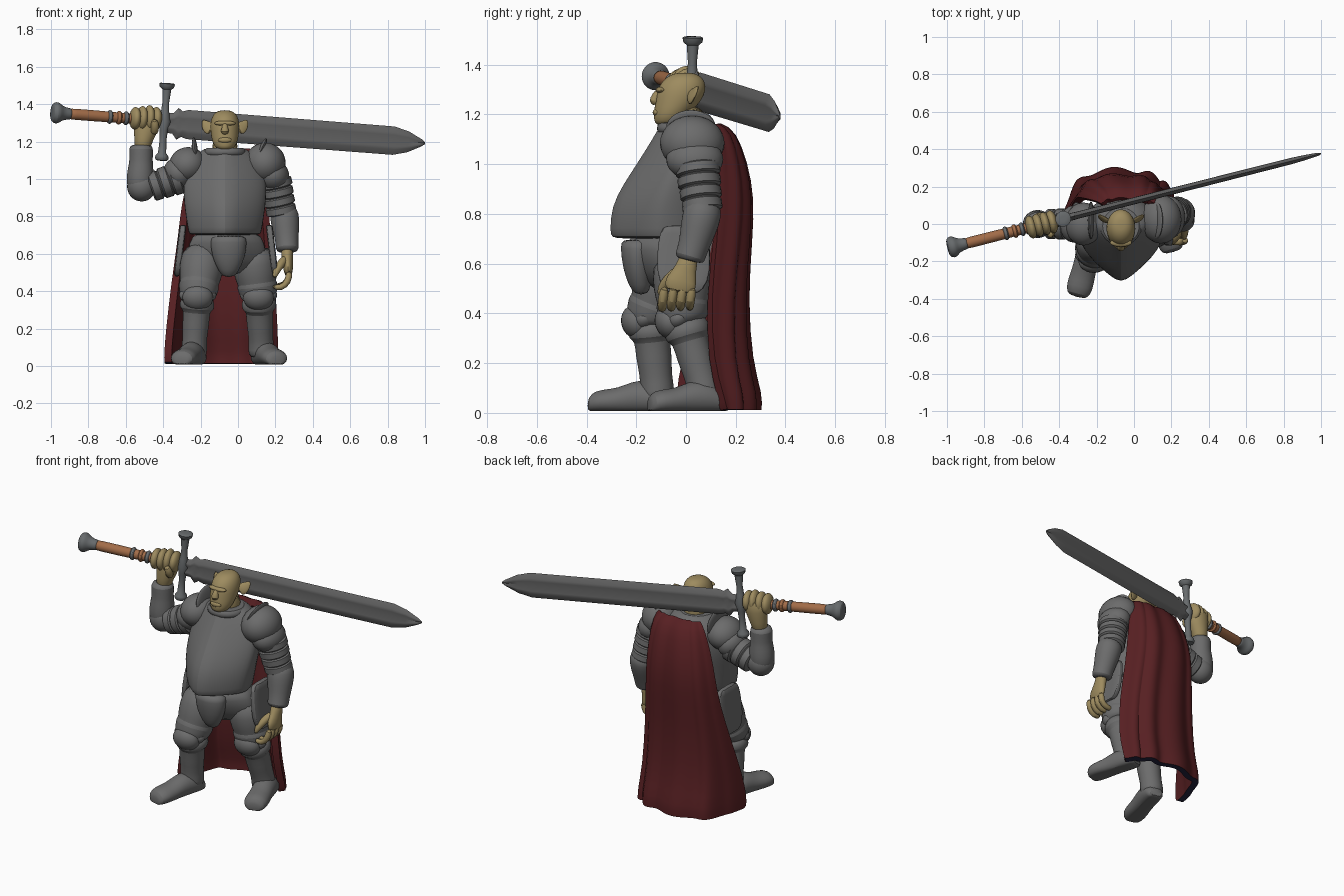
import bpy, bmesh, math
from mathutils import Vector, Matrix, Euler

if "Cube" in bpy.data.objects:
    bpy.data.objects.remove(bpy.data.objects["Cube"])

def mat(name, r, g, b):
    m = bpy.data.materials.new(name)
    m.diffuse_color = (r, g, b, 1)
    m.use_nodes = True
    m.node_tree.nodes["Principled BSDF"].inputs["Base Color"].default_value = m.diffuse_color
    return m

ARMOR = mat("steel armor", .15, .15, .15)
BLADE = mat("blade steel", .13, .13, .13)
FIT = mat("sword fittings", .14, .15, .155)
SKIN = mat("tan skin", .34, .26, .115)
GRIP = mat("copper leather", .36, .15, .065)
RED = mat("red cloth", .095, .014, .016)
NAVY = mat("navy lining", .018, .018, .05)
X, Y, Z = Vector((1, 0, 0)), Vector((0, 1, 0)), Vector((0, 0, 1))
CIRCLE = [(math.cos(i * math.pi / 10), math.sin(i * math.pi / 10)) for i in range(20)]
# round back, ridged front
RIDGED = [(u, v if v >= 0 else -(.4 * abs(v) + .6 * (1 - abs(u)))) for u, v in CIRCLE]

def finish(name, bm, m, sub=0):
    bmesh.ops.recalc_face_normals(bm, faces=bm.faces)
    me = bpy.data.meshes.new(name)
    bm.to_mesh(me)
    bm.free()
    me.materials.append(m)
    ob = bpy.data.objects.new(name, me)
    bpy.context.collection.objects.link(ob)
    if sub:
        ob.modifiers.new("smooth", 'SUBSURF').levels = sub
        ob.modifiers["smooth"].render_levels = sub
    return ob

def loft(name, st, m, ref=Y, section=CIRCLE, sub=1, axis=None, floor=None):
    """Skin rings along stations (x, y, z, side radius, up radius)."""
    bm = bmesh.new()
    pts = [Vector(s[:3]) for s in st]
    rings = []
    for i, s in enumerate(st):
        t = axis or (pts[min(i + 1, len(st) - 1)] - pts[max(i - 1, 0)]).normalized()
        side = ref.cross(t).normalized()
        up = t.cross(side)
        ring = [pts[i] + side * s[3] * u + up * s[-1] * v for u, v in section]
        if floor is not None:
            for p in ring:
                p.z = max(p.z, floor)
        rings.append([bm.verts.new(p) for p in ring])
    n = len(section)
    for a, b in zip(rings, rings[1:]):
        for j in range(n):
            bm.faces.new((a[j], a[(j + 1) % n], b[(j + 1) % n], b[j]))
    bm.faces.new(rings[0])
    bm.faces.new(rings[-1])
    return finish(name, bm, m, sub)

def blob(name, loc, rad, m, rot=(0, 0, 0)):
    bm = bmesh.new()
    mx = Matrix.LocRotScale(Vector(loc), Euler([math.radians(a) for a in rot]), Vector(rad))
    bmesh.ops.create_uvsphere(bm, u_segments=24, v_segments=14, radius=1, matrix=mx)
    return finish(name, bm, m)

def lames(name, p0, p1, r0, r1, n):
    """Overlapping arm bands."""
    p0, p1, st = Vector(p0), Vector(p1), []
    for i in range(n):
        for f, k in ((0, .9), (.12, 1), (.8, 1.03), (.95, .9)):
            t = (i + f) / n
            st.append((*p0.lerp(p1, t), (r0 + (r1 - r0) * t) * k))
    return loft(name, st, ARMOR, sub=0)

# Torso, hips and collar
def body(name, rows, sub=1, cx=-.07):
    loft(name, [(cx, (f + b) / 2, z, w, (b - f) / 2) for z, w, f, b in rows], ARMOR,
         section=RIDGED, axis=Z, sub=sub)

body("breastplate", [(.70, .17, -.27, .09), (.705, .195, -.315, .115), (.73, .2, -.32, .12), (.83, .217, -.315, .13),
                     (.92, .225, -.265, .145), (1.0, .225, -.21, .15), (1.1, .195, -.145, .15),
                     (1.15, .13, -.115, .12), (1.17, .10, -.1, .1)])
body("hip_skirt", [(.73, .17, -.25, .09), (.66, .205, -.25, .1), (.57, .22, -.21, .1), (.48, .18, -.14, .08)], cx=-.06)
loft("collar", [(-.07, 0, 1.11, .12, .12), (-.07, -.01, 1.15, .115, .11), (-.07, -.01, 1.17, .1, .1),
                (-.07, -.01, 1.165, .08, .08)], ARMOR, axis=Z)
loft("front_tasset", [(-.05, -.19, .7, .09, .07), (-.05, -.195, .67, .1, .07), (-.05, -.195, .58, .09, .06),
                      (-.05, -.185, .51, .055, .045), (-.05, -.18, .475, .03, .025)], ARMOR, axis=Z)

# Rounded hip shields: rows of z, half depth
PLATE = [(max(-1, min(1, 1.25 * u)), max(-1, min(1, 1.25 * v))) for u, v in CIRCLE]
for n, x, y, lean in (("right", -.312, .015, .015), ("left", .185, -.01, -.015)):
    loft(n + "_hip_plate", [(x + lean * (z - .6) * 8, y, z, .018, d) for z, d in
                            ((.755, .07), (.74, .095), (.62, .11), (.52, .1), (.475, .06))],
         ARMOR, section=PLATE, axis=Z)

# Legs and boots
def leg(side, hip, knee, ankle, heel, toe):
    h, k, a = Vector(hip), Vector(knee), Vector(ankle)
    loft(side + "_thigh", [(*h, .11), (*h.lerp(k, .4), .122), (*h.lerp(k, .7), .11), (*h.lerp(k, .76), .102),
                           (*h.lerp(k, .8), .112), (*h.lerp(k, 1), .1), (*k.lerp(a, .1), .085)], ARMOR)
    loft(side + "_shin", [(*k, .08), (*k.lerp(a, .15), .095), (*k.lerp(a, .25), .094), (*k.lerp(a, .29), .07),
                          (*k.lerp(a, .5), .074), (*k.lerp(a, .8), .064), (*a, .07), (*(a - Z * .05), .07)], ARMOR)
    e, t = Vector(heel), Vector(toe)
    rows = ((0, .04, .06), (.06, .06, .09), (.3, .068, .13), (.5, .064, .12), (.65, .067, .095),
            (.85, .072, .09), (.96, .06, .078), (1, .035, .05))
    loft(side + "_boot", [(*(e.lerp(t, f) + Z * (h / 2)), w, h * .55) for f, w, h in rows], ARMOR,
         ref=Z, axis=(t - e).normalized(), floor=.008)
    blob(side + "_knee_guard", k + Vector((0, -.055, -.015)), (.082, .06, .07), ARMOR, (20, 0, 0))
    blob(side + "_knee_wing", k + Vector((0, -.02, .0)), (.1, .06, .05), ARMOR, (30, 0, 0))

leg("right", (-.18, -.05, .64), (-.215, -.145, .38), (-.235, -.115, .09), (-.215, -.05, 0), (-.305, -.39, 0))
leg("left", (.075, -.02, .64), (.11, -.01, .38), (.125, .075, .09), (.115, .17, 0), (.21, -.15, 0))

# Left arm hanging, with open hand
blob("left_pauldron", (.145, .025, 1.085), (.11, .13, .11), ARMOR, (0, 25, 0))
blob("left_shoulder_band", (.185, .035, 1.02), (.09, .115, .085), ARMOR, (0, 30, 0))
lames("left_upper_arm", (.195, .045, 1.0), (.235, .068, .81), .09, .078, 4)
loft("left_forearm", [(.235, .07, .85, .07), (.25, .066, .8, .08), (.255, .05, .74, .074), (.262, .028, .66, .06),
                      (.264, .015, .625, .063), (.264, .012, .61, .05)], ARMOR)
loft("left_palm", [(.262, .015, .64, .035, .04), (.262, 0, .58, .03, .04), (.268, -.02, .53, .028, .065),
                   (.27, -.03, .48, .02, .065)], SKIN)
for i in range(4):
    y = -.085 + i * .037
    loft("left_finger_%d" % (i + 1), [(.275, y, .51, .019), (.27, y - .01, .45, .019), (.23, y - .012, .415 + i * .004, .018),
                                      (.185, y - .01, .425, .013)], SKIN)
loft("left_thumb", [(.255, -.02, .58, .024), (.225, -.07, .54, .022), (.2, -.1, .5, .018), (.195, -.105, .47, .01)], SKIN, ref=X)

# Right arm raised to the sword
blob("right_pauldron", (-.27, .0, 1.075), (.1, .115, .095), ARMOR, (0, -25, 0))
blob("right_shoulder_band", (-.32, .0, 1.03), (.075, .1, .085), ARMOR, (0, -30, 0))
lames("right_upper_arm", (-.31, .0, 1.01), (-.47, .0, .955), .088, .076, 3)
blob("right_elbow", (-.515, .0, .96), (.078, .075, .08), ARMOR)
loft("right_forearm", [(-.52, 0, .92, .06), (-.525, 0, .98, .076), (-.52, 0, 1.06, .069), (-.518, 0, 1.1, .061),
                       (-.518, 0, 1.17, .067), (-.518, 0, 1.185, .05)], ARMOR)
loft("right_wrist", [(-.515, 0, 1.14, .042), (-.505, .005, 1.22, .05), (-.488, .01, 1.28, .072, .055),
                     (-.485, .015, 1.36, .07, .05)], SKIN)
for i in range(4):
    x = -.55 + i * .037
    blob("right_finger_%d" % (i + 1), (x, (x + .485) * .254, 1.325), (.03, .062, .06 + .005 * (i % 3)), SKIN, (0, 4, 14))
loft("right_thumb", [(-.45, -.02, 1.24, .022), (-.44, -.05, 1.28, .022), (-.45, -.06, 1.32, .018)], SKIN)

# Raised shoulder ridges
blob("right_shoulder_ridge", (-.23, .02, 1.145), (.016, .1, .08), ARMOR, (0, -5, 0))
blob("left_shoulder_ridge", (.118, .02, 1.145), (.016, .1, .08), ARMOR, (0, 25, 0))

# Head
loft("neck", [(-.07, .01, 1.1, .075), (-.07, .005, 1.25, .07)], SKIN)
loft("head", [(-.07, -.08, 1.155, .035, .04), (-.07, -.068, 1.175, .058, .062), (-.07, -.055, 1.21, .071, .075),
              (-.07, -.032, 1.25, .077, .092), (-.07, -.018, 1.295, .08, .1), (-.07, -.01, 1.335, .07, .088),
              (-.07, -.005, 1.36, .048, .058), (-.07, -.005, 1.368, .02, .025)], SKIN, axis=Z)
blob("mouth", (-.07, -.118, 1.208), (.036, .016, .016), SKIN)
blob("brow", (-.07, -.1, 1.298), (.058, .022, .014), SKIN)
loft("nose", [(-.07, -.105, 1.3, .012), (-.07, -.122, 1.275, .016), (-.07, -.13, 1.257, .023), (-.07, -.115, 1.244, .018)], SKIN)
for s, n in ((-1, "right"), (1, "left")):
    loft(n + "_ear", [(-.07 + s * .068, .01, 1.262, .034, .012), (-.07 + s * .09, .025, 1.275, .036, .012),
                      (-.07 + s * .108, .04, 1.297, .022, .008), (-.07 + s * .118, .05, 1.315, .005, .004)], SKIN, ref=Y)

# Greatsword, laid out along its own axis
P = Vector((-.985, -.126, 1.355))
D = Vector((1.985, .503, -.155))
L = D.length
D.normalize()
U = (Z - D * D.z).normalized()
def along(rows, drop=0):
    return [(*(P + D * s - U * drop), *r) for s, *r in rows]

loft("pommel", along([(-.012, .03), (-.008, .05), (.012, .06), (.03, .055), (.05, .036), (.085, .031), (.1, .029)]),
     FIT, ref=Z, axis=D)
loft("grip", along([(.085, .029), (.1, .03), (.25, .03), (.42, .027), (.6, .026)]), GRIP, ref=Z, axis=D)
for i, s in enumerate((.31, .36, .4)):
    loft("grip_ring_%d" % (i + 1), along([(s - .016, .026), (s - .006, .038), (s + .006, .038), (s + .016, .026)]),
         (FIT, GRIP, FIT)[i], ref=Z, axis=D)
G = P + D * .612
guard = [(-.212, .015), (-.21, .03), (-.2, .036), (-.185, .034), (-.17, .022), (-.1, .018), (-.05, .022), (0, .034),
         (.05, .022), (.1, .018), (.17, .024), (.182, .038), (.2, .042), (.204, .035), (.205, .015)]
loft("crossguard", [(*(G + U * h), r) for h, r in guard], FIT, sub=0)
FULLER = [(0, 1), (.9, .62), (1, .4), (.5, 0), (1, -.4), (.9, -.62),
          (0, -1), (-.9, -.62), (-1, -.4), (-.5, 0), (-1, .4), (-.9, .62)]
loft("blade", along([(.6, .02, .05), (.66, .02, .055), (.685, .02, .085), (.71, .019, .068), (.74, .019, .078),
                     (1.3, .018, .077), (1.88, .017, .076), (1.96, .014, .056), (L - .02, .009, .02), (L, .004, .006)], .008),
     BLADE, ref=Z, axis=D, section=FULLER, sub=0)

# Cape: height, right x, left x, back y, right edge y, left edge y
levels = [(1.145, -.17, .1, .13, .1, .1), (1.125, -.2, .12, .18, .12, .12), (1.0, -.25, .135, .225, .13, .13),
          (.86, -.285, .145, .25, .14, .125), (.7, -.3, .155, .24, .12, .12), (.46, -.335, .18, .22, .06, .09),
          (.2, -.365, .195, .235, -.02, .1), (.07, -.375, .2, .275, -.035, .14), (.012, -.375, .2, .27, -.035, .15)]
bm = bmesh.new()
rows, N = [], 48
for z, xr, xl, yb, er, el in levels:
    row = []
    for j in range(N + 1):
        u = j / N
        w = 1 - abs(2 * u - 1) ** 2.6
        fold = .004 + .009 * (1.165 - z)
        y = er + (el - er) * u + (yb - er - (el - er) * u) * w
        y += fold * math.sin(u * 30 + z * 1.5 + 1.5 * math.sin(u * 7)) * min(1, w * 2)
        x = xr + (xl - xr) * (u - .07 * math.sin(2 * math.pi * u))
        row.append(bm.verts.new((x, y, z)))
    rows.append(row)
for a, b in zip(rows, rows[1:]):
    for j in range(N):
        bm.faces.new((a[j], a[j + 1], b[j + 1], b[j]))
cape = finish("cape", bm, RED, 1)
sol = cape.modifiers.new("thickness", 'SOLIDIFY')
sol.thickness, sol.offset = .04, 0
bpy.context.view_layer.objects.active = cape
for mod in ("smooth", "thickness"):
    bpy.ops.object.modifier_apply(modifier=mod)
cape.data.materials.append(NAVY)
for p in cape.data.polygons:  # hem underside
    if p.normal.z < -.7 and p.center.z < .06:
        p.material_index = 1

bpy.ops.object.select_all(action='SELECT')
bpy.ops.object.shade_smooth_by_angle(angle=math.radians(40))
